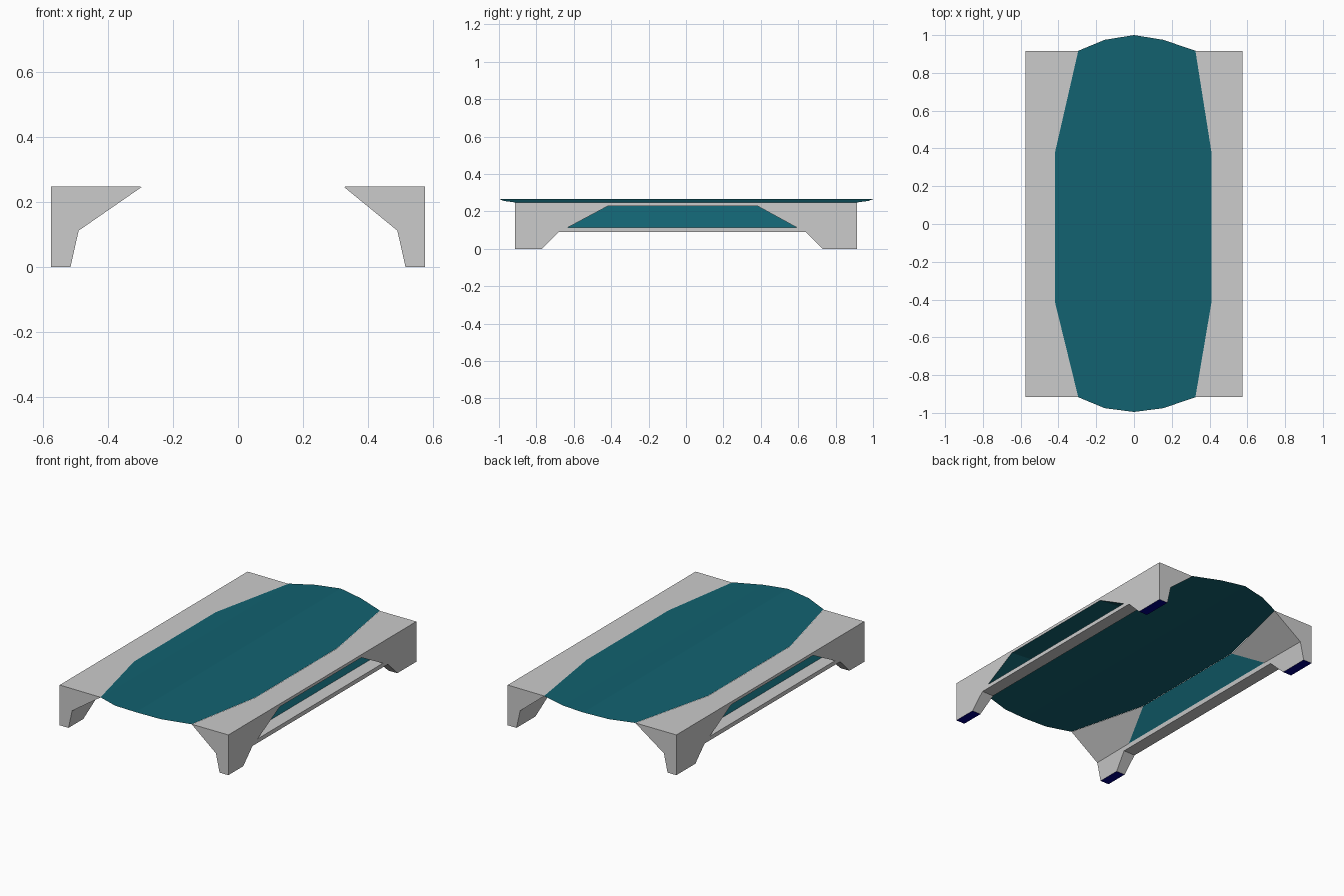
import bpy, bmesh

if "Cube" in bpy.data.objects:
    bpy.data.objects.remove(bpy.data.objects["Cube"])


def material(name, color):
    m = bpy.data.materials.new(name)
    m.diffuse_color = (*color, 1)
    m.use_nodes = True
    m.node_tree.nodes["Principled BSDF"].inputs["Base Color"].default_value = m.diffuse_color
    return m


teal = material("teal", (0.006, 0.122, 0.162))
navy = material("navy", (0.0, 0.0, 0.25))


def build(name, points, faces, mat=None, closed=False, flip=False):
    """Make a flat-shaded object from named points and faces of names."""
    bm = bmesh.new()
    v = {k: bm.verts.new(p) for k, p in points.items()}
    for f in faces:
        bm.faces.new([v[k] for k in f.split()])
    for loose in [x for x in bm.verts if not x.link_faces]:
        bm.verts.remove(loose)
    if closed:
        bmesh.ops.recalc_face_normals(bm, faces=bm.faces)
    elif flip:
        bmesh.ops.reverse_faces(bm, faces=bm.faces)
    me = bpy.data.meshes.new(name)
    bm.to_mesh(me)
    bm.free()
    if mat:
        me.materials.append(mat)
    ob = bpy.data.objects.new(name, me)
    bpy.context.collection.objects.link(ob)
    return ob


# Side profile (y, z) of the outer wall: feet, rail and trapezoid opening
wall = {"A": (-.915, 0), "B": (-.77, 0), "C": (-.68, .09), "D": (.64, .09),
        "E": (.73, 0), "F": (.915, 0), "G": (.915, .248), "H": (-.915, .248),
        "a": (-.63, .115), "b": (.59, .115), "c": (.38, .23), "d": (-.415, .23)}

END_Z, MID_Z = .247, .243


def side(label, s, x_mid, x_end):
    """One long side: hollow grey frame, inset teal panel and foot pads."""
    p = {k: (s * .575, y, z) for k, (y, z) in wall.items()}
    inner_x = {"A": .515, "B": .515, "E": .515, "F": .515, "C": .495, "D": .495,
               "a": .49, "b": .49, "c": x_mid, "d": x_mid, "G": x_end, "H": x_end}
    for k, x in inner_x.items():
        y, z = wall[k]
        z = MID_Z if k in "cd" else END_Z if k in "GH" else z
        p[k + "i"] = (s * x, y, z)
    p["K"] = (s * .49, -.915, .112)
    p["L"] = (s * .49, .915, .112)

    frame = ["C D b a", "D E F G c b", "G H d c", "H A B C a d",      # outer wall
             "Ci Di bi ai", "Di Ei Fi L bi", "L Gi ci bi",            # inner wall
             "Ci Bi Ai K ai", "K Hi di ai",
             "F G Gi L Fi", "A H Hi K Ai",                            # ends
             "C D Di Ci", "D E Ei Di", "B C Ci Bi",                   # underside
             "G H Hi di ci Gi",                                       # top
             "a b bi ai"]                                             # sill
    build(label + "_frame", p, frame, closed=True)
    build(label + "_inset_panel", p, ["ai bi ci di"], teal, flip=s < 0)
    build(label + "_opening_lining", p,
          ["c d di ci", "b c ci bi", "d a ai di"], teal, flip=s > 0)
    build(label + "_foot_pads", p, ["E F Fi Ei", "A B Bi Ai"], navy, flip=s < 0)


side("right", 1, .41, .325)
side("left", -1, .418, .295)

# Main top: two gently sloping halves meeting on a centre ridge
top = {"n0": (0, -.995, .265), "f0": (0, 1, .265)}
for k, s, x_mid, x_end in (("r", 1, .41, .325), ("l", -1, .418, .295)):
    for e, y in (("n", -1), ("f", 1)):
        top[k + e + "1"] = (s * .155, y * .975, .256)
        top[k + e + "2"] = (s * x_end, y * .917, END_Z + .001)
        top[k + e + "3"] = (s * x_mid, -.415 if y < 0 else .38, MID_Z + .001)
halves = []
for k in "rl":
    strip = [f"n0 {k}n1 {k}f1 f0", f"{k}n1 {k}n2 {k}f2 {k}f1",
             f"{k}n2 {k}n3 {k}f3 {k}f2"]
    halves += strip if k == "r" else [" ".join(f.split()[::-1]) for f in strip]
build("top_panel", top, halves, teal)
